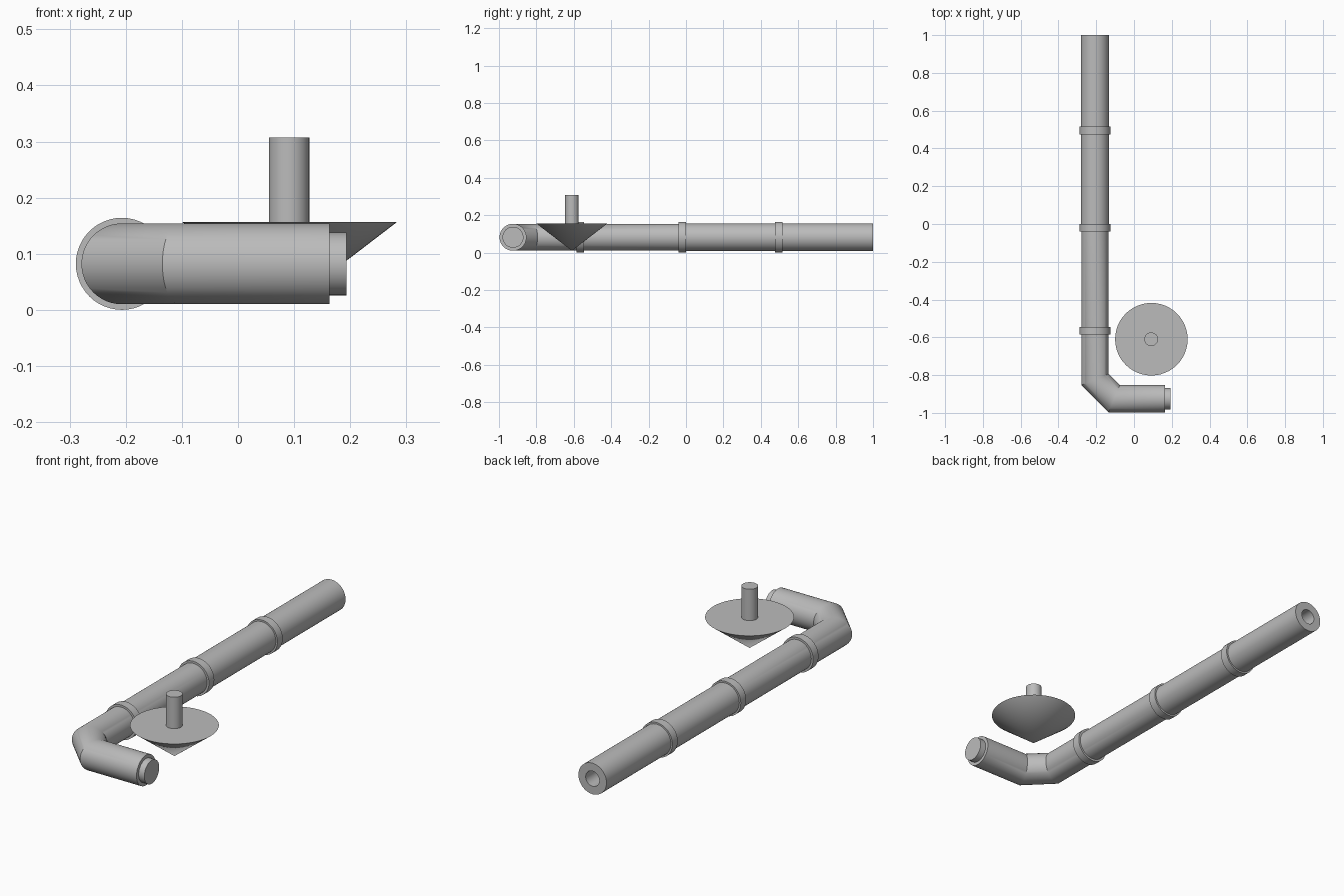
import bpy, bmesh, math
from mathutils import Vector, Matrix

SIDES = 48
PIPE_X, AXIS_Z = -0.207, 0.082
PIPE_R = 0.072

old = bpy.data.objects.get("Cube")
if old:
    bpy.data.objects.remove(old, do_unlink=True)

# Single grey material
grey = bpy.data.materials.new("plain_grey")
grey.use_nodes = True
colour = (0.5, 0.5, 0.5, 1)
grey.diffuse_color = colour
grey.node_tree.nodes["Principled BSDF"].inputs["Base Color"].default_value = colour


def finish(name, bm):
    bmesh.ops.remove_doubles(bm, verts=bm.verts, dist=1e-5)
    bmesh.ops.recalc_face_normals(bm, faces=bm.faces)
    mesh = bpy.data.meshes.new(name)
    bm.to_mesh(mesh)
    bm.free()
    mesh.materials.append(grey)
    obj = bpy.data.objects.new(name, mesh)
    bpy.context.collection.objects.link(obj)
    bpy.ops.object.select_all(action="DESELECT")
    obj.select_set(True)
    bpy.context.view_layer.objects.active = obj
    bpy.ops.object.shade_smooth_by_angle(angle=math.radians(30))
    return obj


def bridge(bm, rings):
    for a, b in zip(rings, rings[1:]):
        for i in range(SIDES):
            j = (i + 1) % SIDES
            bm.faces.new((a[i], a[j], b[j], b[i]))


def lathe(name, profile, origin, axis):
    """Turn (radius, distance) pairs around an axis through origin."""
    bm = bmesh.new()
    turn = Vector((0, 0, 1)).rotation_difference(Vector(axis)).to_matrix().to_4x4()
    rings = [[bm.verts.new((r * math.cos(math.tau * i / SIDES),
                            r * math.sin(math.tau * i / SIDES), h))
              for i in range(SIDES)] for r, h in profile]
    bridge(bm, rings)
    bmesh.ops.transform(bm, matrix=Matrix.Translation(origin) @ turn, verts=bm.verts)
    # Zero-radius rings collapse into cap centres
    return finish(name, bm)


def mitred_pipe(name, path, radius):
    """Round pipe along a level path with mitred corners and closed ends."""
    bm = bmesh.new()
    pts = [Vector((x, y, AXIS_Z)) for x, y in path]
    rings = []
    for k, p in enumerate(pts):
        before = (p - pts[k - 1]).normalized() if k else (pts[1] - p).normalized()
        after = (pts[k + 1] - p).normalized() if k < len(pts) - 1 else before
        tangent = (before + after).normalized()
        side = Vector((-tangent.y, tangent.x, 0)) / tangent.dot(before)
        rings.append([bm.verts.new(p + side * radius * math.cos(math.tau * i / SIDES)
                                   + Vector((0, 0, radius * math.sin(math.tau * i / SIDES))))
                      for i in range(SIDES)])
    bridge(bm, rings)
    bm.faces.new(rings[0])
    bm.faces.new(rings[-1])
    return finish(name, bm)


# Bent front pipe with its two-step elbow
mitred_pipe("elbow_pipe", [(PIPE_X, -0.02), (PIPE_X, -0.823),
                           (-0.105, -0.925), (0.163, -0.925)], PIPE_R)

# Plug in the end of the short arm
lathe("end_plug", [(0, -0.02), (0.056, -0.02), (0.056, 0.03), (0, 0.03)],
      (0.163, -0.925, AXIS_Z), (1, 0, 0))

# Straight rear pipe, open at the back with a thick wall
lathe("rear_pipe", [(0.036, 0), (0.074, 0), (0.074, 1.02), (0.036, 1.02), (0.036, 0)],
      (PIPE_X, -0.02, AXIS_Z), (0, 1, 0))

# Joint collars
for name, y in (("front", -0.565), ("middle", -0.02), ("back", 0.495)):
    lathe(name + "_collar", [(0.07, -0.02), (0.082, -0.02), (0.082, 0.02),
                             (0.07, 0.02), (0.07, -0.02)],
          (PIPE_X, y, AXIS_Z), (0, 1, 0))

# Inverted cone with an upright stem
lathe("cone", [(0, 0.01), (0.192, 0.157), (0, 0.157)], (0.092, -0.61, 0), (0, 0, 1))
lathe("stem", [(0, 0.15), (0.036, 0.15), (0.036, 0.307), (0, 0.307)],
      (0.091, -0.61, 0), (0, 0, 1))
